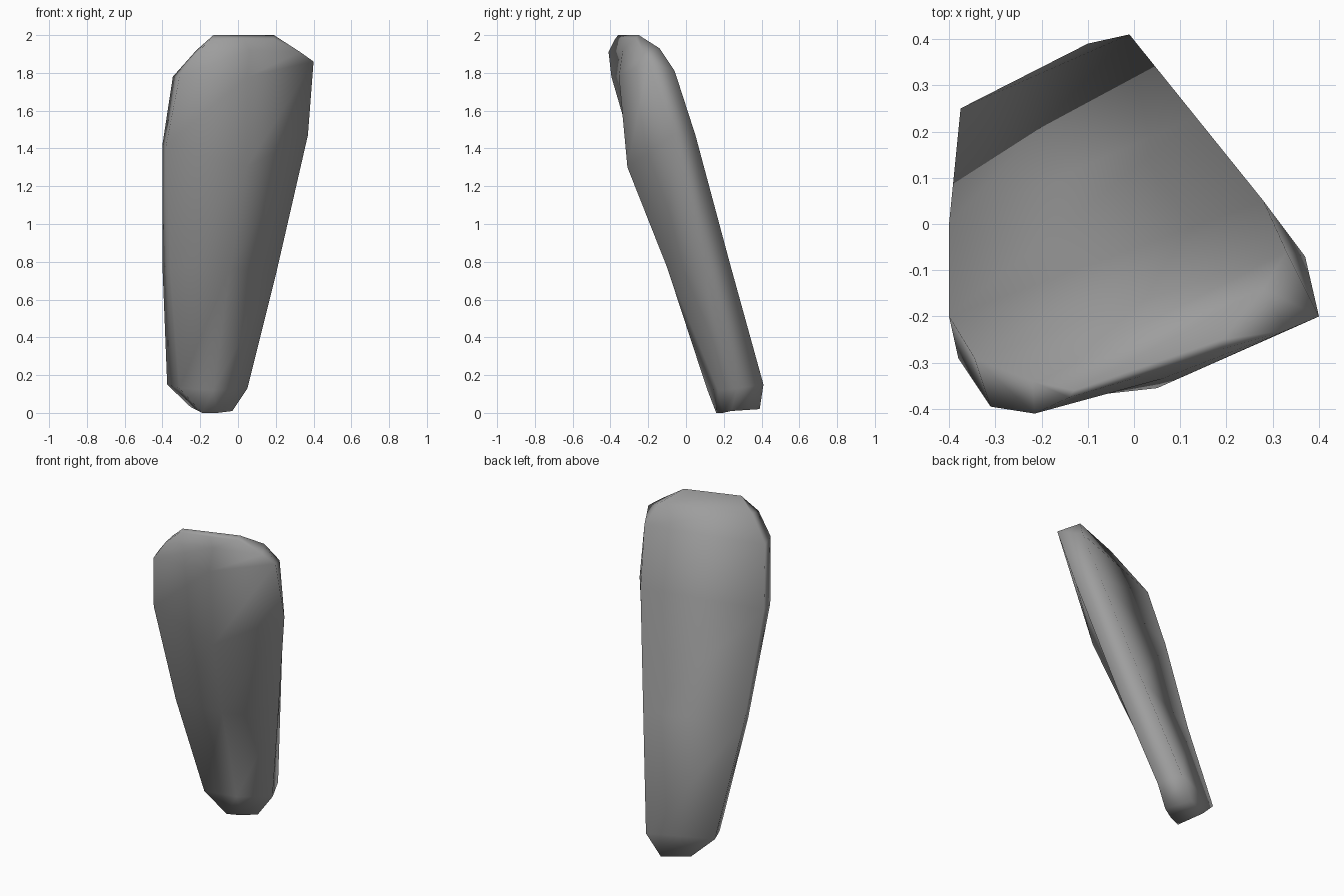
import bpy
import bmesh

cube = bpy.data.objects.get("Cube")
if cube:
    bpy.data.objects.remove(cube, do_unlink=True)

# One plain grey surface
grey = bpy.data.materials.new("plain_grey")
grey.use_nodes = True
colour = (0.34, 0.34, 0.34, 1)
grey.diffuse_color = colour
shader = next(n for n in grey.node_tree.nodes if n.type == "BSDF_PRINCIPLED")
shader.inputs["Base Color"].default_value = colour

# Long edges of the leaning slab, each running from the foot to the top
BACK_LEFT = [
    (-0.1, 0.39, 0.02), (-0.01, 0.41, 0.15), (0.135, 0.23, 0.8),
    (0.28, 0.05, 1.47), (0.33, -0.06, 1.81), (0.28, -0.14, 1.93),
    (0.19, -0.25, 2),
]
BACK_RIGHT = [
    (-0.25, 0.31, 0.03), (-0.375, 0.25, 0.15), (-0.4, 0, 0.78),
    (-0.4, -0.2, 1.42), (-0.345, -0.29, 1.78), (-0.22, -0.34, 1.92),
    (-0.13, -0.36, 2),
]
FRONT_RIGHT = [
    (-0.19, 0.16, 0), (-0.31, 0.11, 0.13), (-0.36, -0.1, 0.77),
    (-0.38, -0.29, 1.42), (-0.31, -0.395, 1.78), (-0.215, -0.41, 1.91),
    (-0.14, -0.375, 1.98),
]
FRONT_LEFT = [
    (-0.03, 0.24, 0.01), (0.05, 0.27, 0.13), (0.2, 0.11, 0.73),
    (0.37, -0.07, 1.47), (0.4, -0.2, 1.86), (0.33, -0.23, 1.91),
    (0.19, -0.27, 1.98),
]
# Ridge down the middle of the front, fullest in its upper half
FRONT_RIDGE = [
    (-0.11, 0.195, 0), (-0.13, 0.17, 0.12), (-0.04, -0.1, 0.77),
    (0.045, -0.31, 1.3), (0.05, -0.355, 1.78), (0.06, -0.335, 1.92),
    (0.03, -0.325, 1.98),
]


def skin(bm, rails):
    """Join neighbouring rails with quads and close both ends."""
    rows = [[bm.verts.new(p) for p in rail] for rail in rails]
    for i, rail in enumerate(rows):
        after = rows[(i + 1) % len(rows)]
        for k in range(len(rail) - 1):
            bm.faces.new((rail[k], after[k], after[k + 1], rail[k + 1]))
    for end in (0, -1):
        bm.faces.new([rail[end] for rail in rows])
    bmesh.ops.recalc_face_normals(bm, faces=bm.faces)


# Leaning slab, shaded softly all over
bm = bmesh.new()
skin(bm, [BACK_LEFT, BACK_RIGHT, FRONT_RIGHT, FRONT_RIDGE, FRONT_LEFT])
for face in bm.faces:
    face.smooth = True
mesh = bpy.data.meshes.new("leaning_slab")
bm.to_mesh(mesh)
bm.free()
mesh.materials.append(grey)
slab = bpy.data.objects.new("leaning_slab", mesh)
bpy.context.collection.objects.link(slab)
